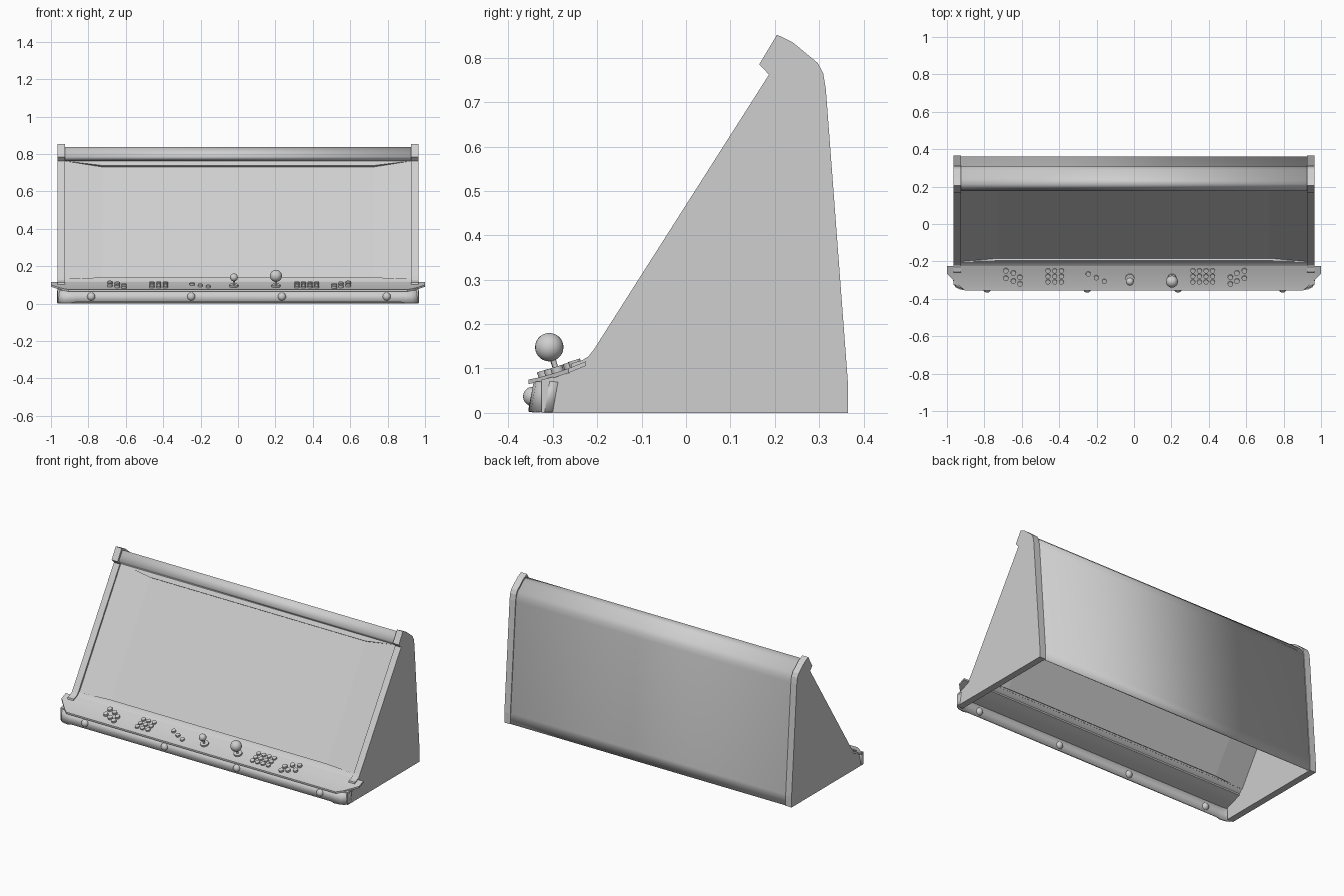
import bpy, bmesh, math
from mathutils import Vector

cube = bpy.data.objects.get("Cube")
if cube:
    bpy.data.objects.remove(cube, do_unlink=True)

grey = bpy.data.materials.new("light_grey")
grey.use_nodes = True
GREY = (0.62, 0.62, 0.62, 1)
grey.diffuse_color = GREY
grey.node_tree.nodes["Principled BSDF"].inputs["Base Color"].default_value = GREY


def finish(obj, smooth=True):
    obj.data.materials.append(grey)
    bpy.ops.object.select_all(action='DESELECT')
    obj.select_set(True)
    bpy.context.view_layer.objects.active = obj
    if smooth:
        bpy.ops.object.shade_smooth_by_angle(angle=math.radians(32))
    return obj


def mesh_object(name, verts, faces, thickness=0, offset=0, smooth=True):
    mesh = bpy.data.meshes.new(name)
    mesh.from_pydata(verts, [], faces)
    bm = bmesh.new()
    bm.from_mesh(mesh)
    bmesh.ops.recalc_face_normals(bm, faces=bm.faces)
    bm.to_mesh(mesh)
    bm.free()
    obj = bpy.data.objects.new(name, mesh)
    bpy.context.collection.objects.link(obj)
    if thickness:
        mod = obj.modifiers.new("thickness", 'SOLIDIFY')
        mod.thickness = thickness
        mod.offset = offset
    return finish(obj, smooth)


def loft(rows):
    """Quads joining rows of equal length."""
    n = len(rows[0])
    verts = [p for row in rows for p in row]
    faces = [(r * n + i, r * n + i + 1, (r + 1) * n + i + 1, (r + 1) * n + i)
             for r in range(len(rows) - 1) for i in range(n - 1)]
    return verts, faces


# Side panels, a solid y-z profile mirrored to both ends
SIDE = [(-0.325, 0), (0.365, 0), (0.365, 0.065), (0.315, 0.73), (0.309, 0.765),
        (0.297, 0.788), (0.24, 0.835), (0.205, 0.852), (0.165, 0.785),
        (0.187, 0.762), (-0.208, 0.142), (-0.22, 0.127), (-0.235, 0.118),
        (-0.257, 0.112), (-0.262, 0.09), (-0.325, 0.075)]
for sx, label in ((-1, "right"), (1, "left")):
    n = len(SIDE)
    verts = [(sx * x, y, z) for x in (0.925, 0.965) for y, z in SIDE]
    faces = [tuple(range(n)), tuple(range(n, 2 * n))]
    faces += [(i, (i + 1) % n, n + (i + 1) % n, n + i) for i in range(n)]
    mesh_object(label + "_side_panel", verts, faces, smooth=False)

# Back, rounded roof and top sign as one bent sheet
SHELL = [(0.358, 0), (0.358, 0.065), (0.308, 0.725), (0.304, 0.752), (0.291, 0.777),
         (0.24, 0.819), (0.214, 0.835), (0.18, 0.785), (0.195, 0.765)]
mesh_object("back_and_roof_shell",
            *loft([[(-0.926, y, z), (0.926, y, z)] for y, z in SHELL]), thickness=0.006)

# Screen front: frame sloping in at the sides, stepped at top and bottom
low, high = Vector((0, -0.205, 0.135)), Vector((0, 0.193, 0.765))
normal = Vector((0, -0.845, 0.534))


def on_slope(x, t, depth):
    p = low.lerp(high, t) - normal * depth
    return (x, p.y, p.z)


outer = [on_slope(x, t, 0.005) for x, t in ((-0.926, 0), (0.926, 0), (0.926, 1), (-0.926, 1))]
inner = [(-0.725, 0.012), (0.725, 0.012), (0.725, 0.962), (-0.725, 0.962)]
lip = [on_slope(x, t, 0.005) for x, t in inner]
screen = [on_slope(x, t, 0.02) for x, t in inner]
mesh_object("screen_and_bezel", outer + lip + screen,
            [(0, 1, 5, 4), (2, 3, 7, 6),
             (4, 5, 9, 8), (6, 7, 11, 10),
             (1, 2, 10, 9), (3, 0, 8, 11),
             (0, 4, 8), (1, 9, 5), (2, 6, 10), (3, 11, 7),
             (8, 9, 10, 11)], smooth=False)

# Control board: curved in y, narrowing to the front
BOARD = [(-0.355, 0.905, 0.075), (-0.33, 0.935, 0.08), (-0.295, 0.97, 0.09),
         (-0.265, 1.0, 0.1), (-0.245, 1.0, 0.108), (-0.225, 1.0, 0.116)]
rows = [[(-w, y, z - d) for d in (0, 0.01)] for y, w, z in BOARD]
verts, faces = [], []
for y, w, z in BOARD:
    verts += [(-w, y, z), (w, y, z), (w, y, z - 0.01), (-w, y, z - 0.01)]
for r in range(len(BOARD) - 1):
    a = r * 4
    faces += [(a + i, a + (i + 1) % 4, a + 4 + (i + 1) % 4, a + 4 + i) for i in range(4)]
last = len(verts) - 4
faces += [(0, 1, 2, 3), (last, last + 1, last + 2, last + 3)]
mesh_object("control_board", verts, faces)

# Strip joining the board to the screen
JOIN = [(-0.23, 0.112), (-0.217, 0.12), (-0.205, 0.135), (-0.2, 0.132)]
mesh_object("board_to_screen_strip",
            *loft([[(-0.926, y, z), (0.926, y, z)] for y, z in JOIN]))

# Front skirt wrapping round the corners
HALF = [(0.962, -0.3), (0.96, -0.32), (0.95, -0.335), (0.93, -0.345),
        (0.895, -0.35), (0.87, -0.35)]
plan = [(-x, y) for x, y in HALF] + [(x, y) for x, y in reversed(HALF)]
skirt_rows = []
for top in (0, 1):
    row = []
    for x, y in plan:
        bottom = 0.008 if abs(x) < 0.88 else 0.002
        row.append((x, y + 0.012 * top, 0.07 if top else bottom))
    skirt_rows.append(row)
mesh_object("front_skirt", *loft(skirt_rows), thickness=0.01)


def board_height(y):
    for (y0, _, z0), (y1, _, z1) in zip(BOARD, BOARD[1:]):
        if y <= y1:
            return z0 + (z1 - z0) * (y - y0) / (y1 - y0)
    return BOARD[-1][2]


def disc(name, x, y, radius, height):
    bpy.ops.mesh.primitive_cylinder_add(vertices=16, radius=radius, depth=height,
                                        location=(x, y, board_height(y) + height * 0.3),
                                        rotation=(0.3, 0, 0))
    obj = bpy.context.object
    obj.name = name
    return finish(obj)


def ball(name, x, y, z, radius):
    bpy.ops.mesh.primitive_uv_sphere_add(segments=24, ring_count=14, radius=radius,
                                         location=(x, y, z))
    obj = bpy.context.object
    obj.name = name
    return finish(obj)


# Play buttons: two staggered clusters, two grids and a diagonal trio
CLUSTER = [(0, -0.285), (0.035, -0.262), (0.075, -0.25),
           (0, -0.32), (0.035, -0.305), (0.075, -0.29)]
for dx, dy in CLUSTER:
    disc("right_cluster_button", -0.61 - dx, dy, 0.014, 0.016)
    disc("left_cluster_button", 0.515 + dx, dy, 0.014, 0.016)
for row in range(3):
    y = -0.25 - 0.03 * row
    for col in range(3):
        disc("right_grid_button", -0.46 + 0.036 * col, y, 0.013, 0.012)
    for col in range(4):
        disc("left_grid_button", 0.315 + 0.035 * col, y, 0.013, 0.012)
for i in range(3):
    disc("middle_button", -0.245 + 0.043 * i, -0.267 - 0.02 * i, 0.013, 0.014)

# Two ball-top joysticks
for name, x, radius, top in (("small_joystick", -0.022, 0.021, 0.14),
                             ("large_joystick", 0.203, 0.032, 0.148)):
    disc(name + "_collar", x, -0.29, 0.024, 0.012)
    foot, tip = Vector((x, -0.29, 0.09)), Vector((x, -0.308, top))
    axis = tip - foot
    bpy.ops.mesh.primitive_cylinder_add(vertices=12, radius=0.006, depth=axis.length,
                                        location=(foot + tip) / 2,
                                        rotation=axis.to_track_quat('Z', 'Y').to_euler())
    bpy.context.object.name = name + "_shaft"
    finish(bpy.context.object)
    ball(name + "_ball", x, -0.308, top, radius)

# Round knobs along the front skirt
for x in (-0.785, -0.25, 0.235, 0.795):
    ball("front_knob", x, -0.345, 0.037, 0.022)
